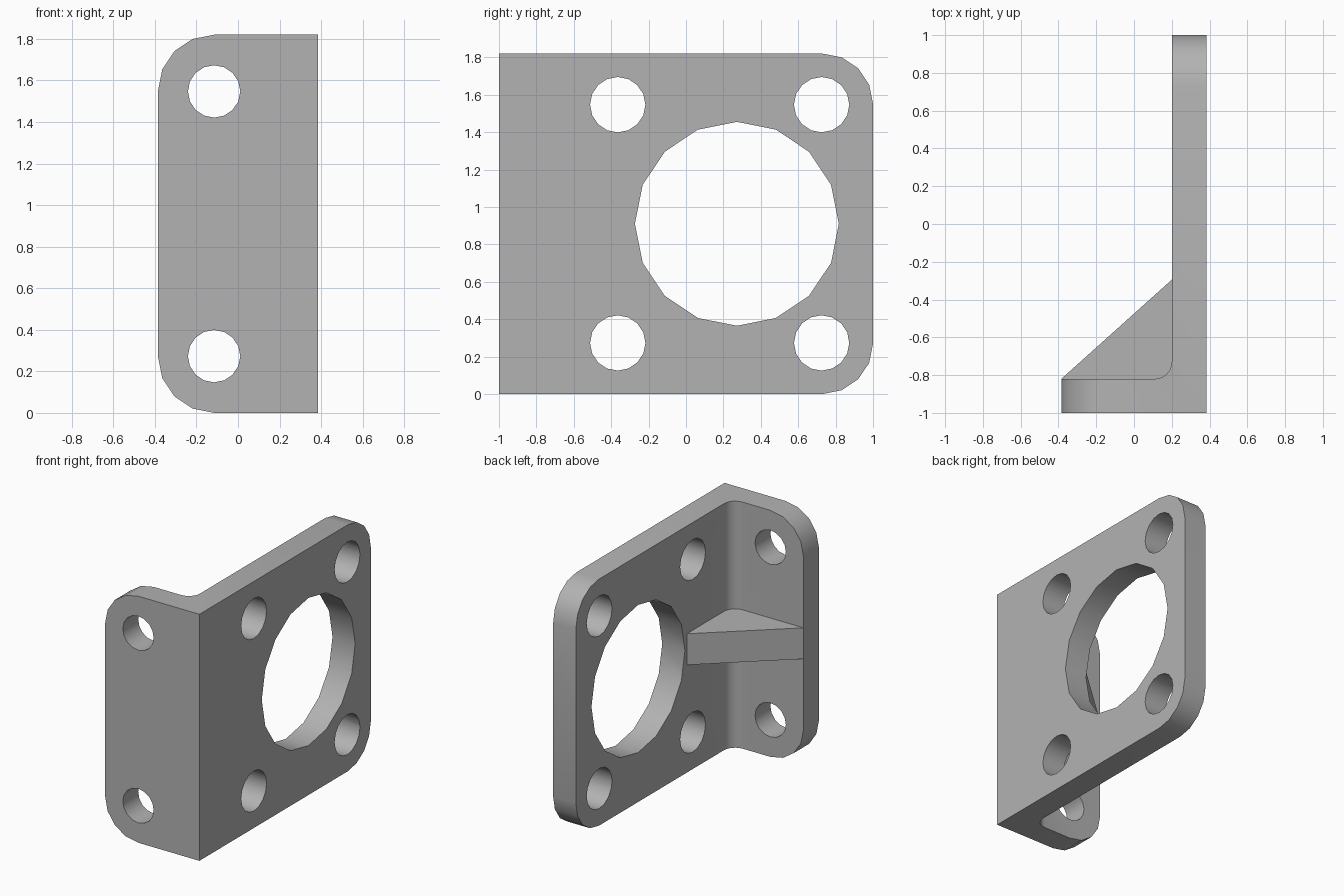
import bpy, bmesh
from math import cos, sin, pi
from mathutils import Vector

cube = bpy.data.objects.get("Cube")
if cube:
    bpy.data.objects.remove(cube)

W, H, T = 0.385, 1.82, 0.18      # half width, height, plate thickness
INNER_X, INNER_Y = 0.20, -1 + T  # inner faces of the two plates
CORNER, FILLET = 0.27, 0.09

steel = bpy.data.materials.new("plain grey")
steel.use_nodes = True
grey = (0.45, 0.45, 0.45, 1)
steel.diffuse_color = grey
steel.node_tree.nodes["Principled BSDF"].inputs["Base Color"].default_value = grey


def arc(cx, cy, r, start, end, steps):
    """Points along an arc; angles in quarter turns."""
    angles = [(start + (end - start) * i / steps) * pi / 2 for i in range(steps + 1)]
    return [(cx + r * cos(a), cy + r * sin(a)) for a in angles]


def prism(name, outline, axis, low, high):
    """Extrude a flat outline along one axis."""
    place = {"x": lambda u, v, d: (d, u, v),
             "y": lambda u, v, d: (u, d, v),
             "z": lambda u, v, d: (u, v, d)}[axis]
    bm = bmesh.new()
    face = bm.faces.new([bm.verts.new(place(u, v, low)) for u, v in outline])
    grown = bmesh.ops.extrude_face_region(bm, geom=[face])["geom"]
    bmesh.ops.translate(bm, verts=[g for g in grown if isinstance(g, bmesh.types.BMVert)],
                        vec=Vector(place(0, 0, high - low)))
    bmesh.ops.recalc_face_normals(bm, faces=bm.faces)
    mesh = bpy.data.meshes.new(name)
    bm.to_mesh(mesh)
    bm.free()
    mesh.materials.append(steel)
    obj = bpy.data.objects.new(name, mesh)
    bpy.context.collection.objects.link(obj)
    return obj


def combine(target, tool, operation):
    """Apply a boolean and discard the tool."""
    mod = target.modifiers.new("shape", "BOOLEAN")
    mod.operation, mod.object, mod.solver = operation, tool, "EXACT"
    bpy.context.view_layer.objects.active = target
    bpy.ops.object.modifier_apply(modifier=mod.name)
    bpy.data.objects.remove(tool)


# L-shaped body with a filleted inner corner
fillet = arc(INNER_X - FILLET, INNER_Y + FILLET, FILLET, -1, 0, 6)
bracket = prism("bracket", [(-W, -1), (W, -1), (W, 1), (INNER_X, 1)]
                + fillet[::-1] + [(-W, INNER_Y)], "z", 0, H)

# Rounded free corners: side plate towards the back, front flange towards -x
side = ([(-2, 0)] + arc(1 - CORNER, CORNER, CORNER, -1, 0, 4)
        + arc(1 - CORNER, H - CORNER, CORNER, 0, 1, 4) + [(-2, H)])
front = ([(2, 0), (2, H)] + arc(CORNER - W, H - CORNER, CORNER, 1, 2, 4)
         + arc(CORNER - W, CORNER, CORNER, 2, 3, 4))
combine(bracket, prism("side_outline", side, "x", -1, 1), "INTERSECT")
combine(bracket, prism("front_outline", front, "y", -2, 2), "INTERSECT")

# Stiffening gusset across the inner corner, sunk a little into both plates
gusset = [(-W, INNER_Y), (INNER_X, -0.295), (0.25, -0.295), (0.25, -0.87), (-0.3, -0.87)]
combine(bracket, prism("gusset", gusset, "z", H / 2 - 0.115, H / 2 + 0.115), "UNION")


def drill(u, v, r, axis, low, high):
    hole = prism("hole", arc(u, v, r, 0, 4, 16)[:-1], axis, low, high)
    combine(bracket, hole, "DIFFERENCE")


# Large bore and bolt holes
drill(0.272, H / 2, 0.545, "x", 0.1, 0.6)
for z in (CORNER + 0.003, H - CORNER - 0.003):
    for y in (-0.365, 0.725):
        drill(y, z, 0.148, "x", 0.1, 0.6)
    drill(-0.115, z, 0.126, "y", -1.2, -0.7)

bpy.ops.object.select_all(action="DESELECT")
bracket.select_set(True)
bpy.context.view_layer.objects.active = bracket
bpy.ops.object.shade_smooth_by_angle(angle=pi / 6)
